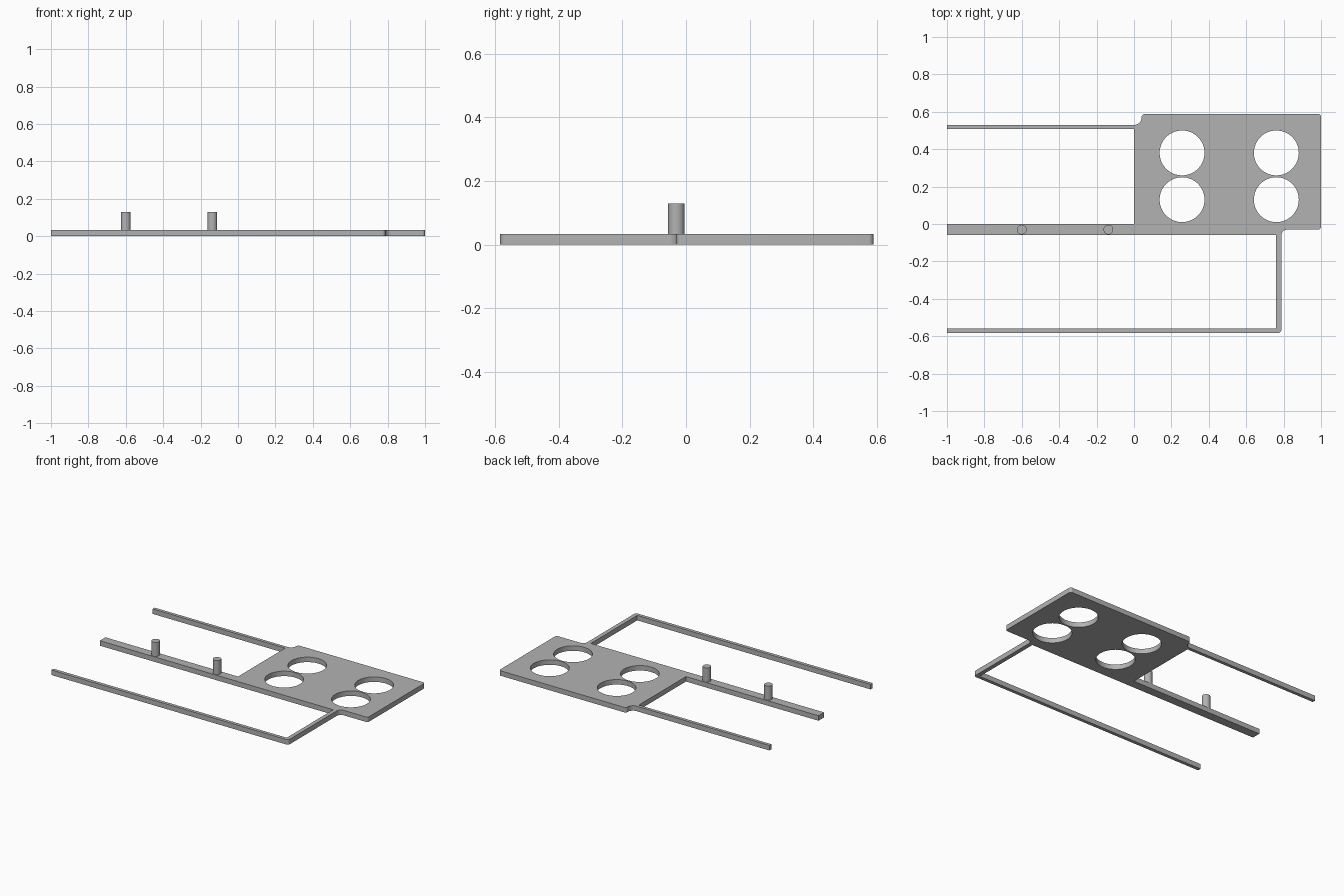
import bpy
import bmesh
import math
from mathutils import Vector

cube = bpy.data.objects.get("Cube")
if cube:
    bpy.data.objects.remove(cube, do_unlink=True)

THICK = 0.034
PEG_TOP = 0.13

grey = bpy.data.materials.new("plain grey")
grey.use_nodes = True
grey.diffuse_color = (0.45, 0.45, 0.45, 1)
grey.node_tree.nodes["Principled BSDF"].inputs["Base Color"].default_value = grey.diffuse_color


def rounded(corners, steps=8):
    """Turn (x, y, radius) corners into points, filleting where radius > 0."""
    points = []
    for i, (x, y, r) in enumerate(corners):
        here = Vector((x, y))
        if r == 0:
            points.append(here)
            continue
        a = (Vector(corners[i - 1][:2]) - here).normalized()
        b = (Vector(corners[(i + 1) % len(corners)][:2]) - here).normalized()
        centre = here + (a + b) * r
        for k in range(steps + 1):
            t = math.pi / 2 * k / steps
            points.append(centre - b * r * math.cos(t) - a * r * math.sin(t))
    return points


def circle(x, y, r, n=64):
    return [Vector((x + r * math.cos(math.tau * k / n),
                    y + r * math.sin(math.tau * k / n))) for k in range(n)]


def finish(obj):
    obj.data.materials.clear()
    obj.data.materials.append(grey)
    bpy.ops.object.select_all(action='DESELECT')
    obj.select_set(True)
    bpy.context.view_layer.objects.active = obj
    bpy.ops.object.shade_smooth_by_angle(angle=math.radians(30))


# Flat frame: plate, centre bar and both side arms share one outline
outline = [
    (-1, -0.06, 0), (0.76, -0.06, 0), (0.76, -0.56, 0), (-1, -0.56, 0),
    (-1, -0.583, 0), (0.788, -0.583, 0.018), (0.788, -0.03, 0.03),
    (1, -0.03, 0.015), (1, 0.588, 0.015), (0.04, 0.588, 0.018),
    (0.04, 0.53, 0.038), (-1, 0.53, 0), (-1, 0.508, 0),
    (0, 0.508, 0), (0, 0, 0), (-1, 0, 0),
]
loops = [rounded(outline)]
loops += [circle(x, y, 0.12) for x in (0.257, 0.761) for y in (0.13, 0.38)]

curve = bpy.data.curves.new("frame_plate", 'CURVE')
curve.dimensions = '2D'
curve.fill_mode = 'BOTH'
curve.extrude = THICK / 2
for loop in loops:
    spline = curve.splines.new('POLY')
    spline.points.add(len(loop) - 1)
    for point, co in zip(spline.points, loop):
        point.co = (co.x, co.y, 0, 1)
    spline.use_cyclic_u = True
frame = bpy.data.objects.new("frame_plate", curve)
bpy.context.collection.objects.link(frame)
frame.location.z = THICK / 2
bpy.ops.object.select_all(action='DESELECT')
frame.select_set(True)
bpy.context.view_layer.objects.active = frame
bpy.ops.object.convert(target='MESH')
frame = bpy.context.view_layer.objects.active

# Weld caps to walls
bm = bmesh.new()
bm.from_mesh(frame.data)
bmesh.ops.remove_doubles(bm, verts=bm.verts, dist=0.0002)
bmesh.ops.recalc_face_normals(bm, faces=bm.faces)
bm.to_mesh(frame.data)
bm.free()
finish(frame)

# Upright pegs on the centre bar
for name, x in (("outer_peg", -0.6), ("inner_peg", -0.137)):
    base = THICK / 2
    bpy.ops.mesh.primitive_cylinder_add(
        vertices=48, radius=0.026, depth=PEG_TOP - base,
        location=(x, -0.03, (PEG_TOP + base) / 2))
    peg = bpy.context.object
    peg.name = name
    finish(peg)
